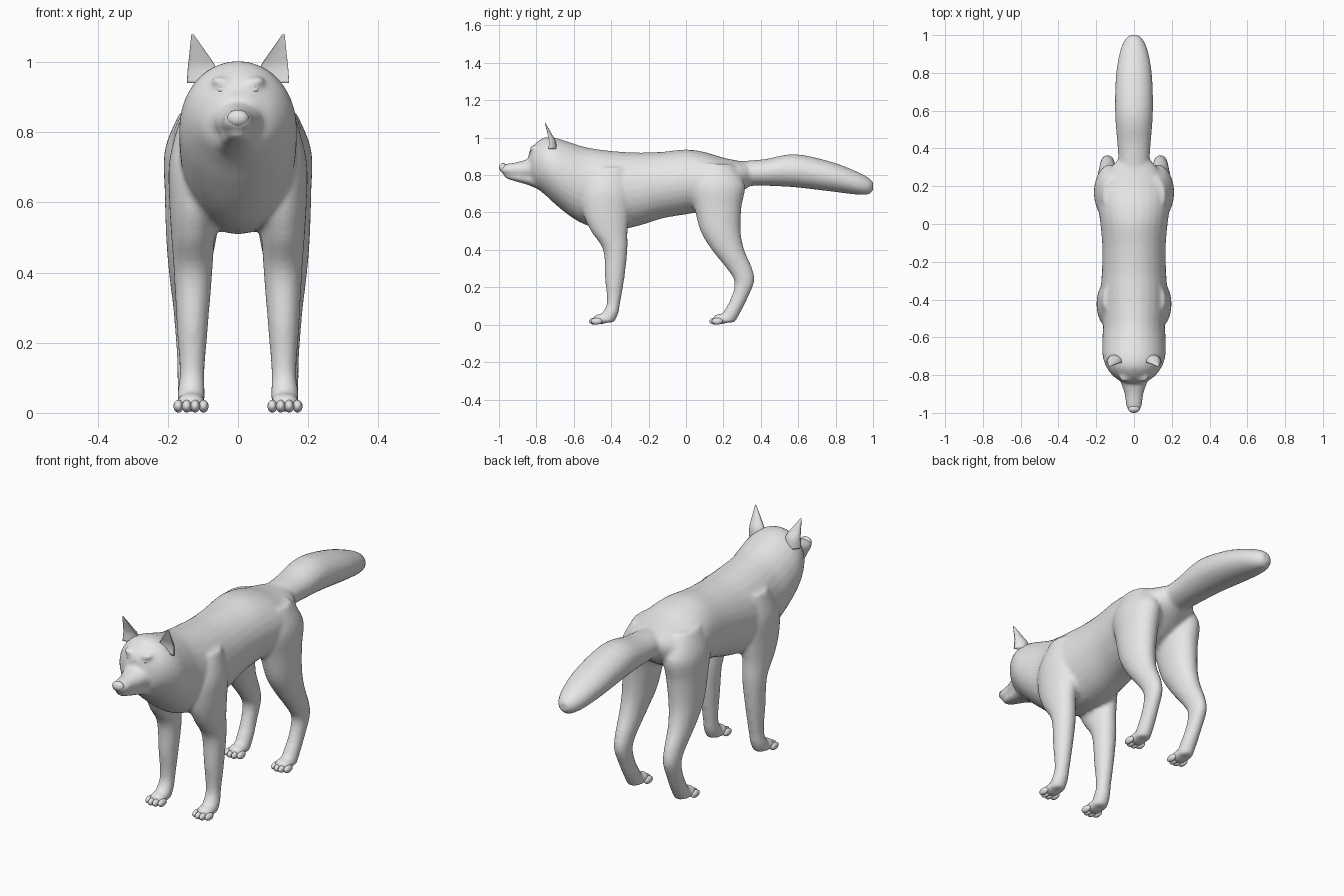
import bpy, bmesh, math
from mathutils import Vector, Matrix

cube = bpy.data.objects.get("Cube")
if cube:
    bpy.data.objects.remove(cube, do_unlink=True)

fur = bpy.data.materials.new("plain grey")
fur.diffuse_color = (0.8, 0.8, 0.8, 1)
fur.use_nodes = True
fur.node_tree.nodes["Principled BSDF"].inputs["Base Color"].default_value = (0.8, 0.8, 0.8, 1)


def smooth_rows(rows, steps=4):
    """Catmull-Rom interpolation of section rows."""
    out = []
    for i in range(len(rows) - 1):
        a, b = rows[max(i - 1, 0)], rows[i]
        c, d = rows[i + 1], rows[min(i + 2, len(rows) - 1)]
        for s in range(steps):
            t = s / steps
            out.append([0.5 * (2 * q + (r - p) * t + (2 * p - 5 * q + 4 * r - u) * t * t
                               + (3 * q - p - 3 * r + u) * t ** 3)
                        for p, q, r, u in zip(a, b, c, d)])
    return out + [list(rows[-1])]


def loft(bm, rings):
    """Skin a list of closed rings and cap both ends."""
    rows = [[bm.verts.new(p) for p in ring] for ring in rings]
    n = len(rows[0])
    for a, b in zip(rows, rows[1:]):
        for i in range(n):
            j = (i + 1) % n
            bm.faces.new((a[i], a[j], b[j], b[i]))
    bm.faces.new(rows[0])
    bm.faces.new(rows[-1])


ANGLES = [2 * math.pi * i / 28 for i in range(28)]


def lengthwise(bm, rows):
    """Rows: y, top z, bottom z, half width."""
    loft(bm, [[(w * math.cos(a), y, (t + b) / 2 + (t - b) / 2 * math.sin(a)) for a in ANGLES]
              for y, t, b, w in smooth_rows(rows)])


def upright(bm, rows, side, hollow=1):
    """Rows: z, centre y, radius y, centre x, radius x."""
    def depth(a):
        return math.sin(a) * (hollow if math.sin(a) < 0 else 1)
    loft(bm, [[(side * (x + rx * math.cos(a)), y + ry * depth(a), z) for a in ANGLES]
              for z, y, ry, x, rx in smooth_rows(rows)])


def blob(bm, centre, radii, tilt=0):
    m = (Matrix.Translation(centre) @ Matrix.Rotation(tilt, 4, 'Y')
         @ Matrix.Diagonal(Vector((*radii, 1))))
    bmesh.ops.create_uvsphere(bm, u_segments=20, v_segments=12, radius=1, matrix=m)


def finish(name, bm):
    bmesh.ops.recalc_face_normals(bm, faces=bm.faces)
    for f in bm.faces:
        f.smooth = True
    mesh = bpy.data.meshes.new(name)
    bm.to_mesh(mesh)
    bm.free()
    mesh.materials.append(fur)
    obj = bpy.data.objects.new(name, mesh)
    bpy.context.collection.objects.link(obj)
    return obj


TORSO = [(-.84, .925, .78, .05), (-.81, .965, .74, .105), (-.76, 1.0, .70, .145),
         (-.70, 1.0, .645, .166), (-.62, .975, .58, .168), (-.54, .95, .535, .165),
         (-.45, .935, .515, .172), (-.35, .925, .51, .176), (-.25, .92, .53, .17),
         (-.12, .925, .57, .168), (0, .937, .59, .178), (.1, .923, .61, .19),
         (.2, .893, .65, .18), (.28, .877, .70, .14), (.34, .868, .74, .085)]
TAIL = [(.2, .86, .75, .07), (.3, .875, .742, .08), (.42, .885, .743, .088),
        (.58, .912, .735, .1), (.77, .873, .713, .097), (.9, .825, .697, .078),
        (.97, .79, .695, .052), (1.0, .765, .715, .025)]
MUZZLE = [(-.77, .91, .78, .09), (-.85, .885, .778, .066), (-.9, .87, .785, .05),
          (-.96, .86, .797, .042), (-.99, .853, .815, .03)]
JAW = [(-.76, .82, .71, .085), (-.84, .815, .745, .055), (-.9, .81, .763, .042),
       (-.95, .805, .778, .03), (-.97, .80, .787, .02)]
FRONT_LEG = [(.84, -.40, .08, .11, .055), (.72, -.42, .13, .118, .078), (.6, -.425, .125, .122, .074),
             (.5, -.41, .098, .128, .062), (.4, -.378, .065, .128, .055), (.25, -.381, .052, .13, .045),
             (.12, -.387, .036, .131, .036), (.06, -.405, .043, .133, .039), (.012, -.432, .048, .134, .038)]
HIND_LEG = [(.86, .15, .10, .10, .065), (.75, .165, .15, .12, .089), (.63, .17, .127, .126, .083),
            (.5, .185, .107, .133, .072), (.4, .225, .087, .139, .058), (.3, .286, .068, .14, .045),
            (.23, .312, .053, .14, .039), (.15, .288, .045, .138, .036), (.08, .253, .046, .135, .038),
            (.012, .213, .048, .134, .038)]
EAR = [(.94, -.735, .045, .10, .046), (.985, -.733, .035, .103, .04), (1.02, -.74, .022, .112, .027),
       (1.05, -.748, .013, .121, .015), (1.08, -.755, .003, .13, .003)]

# Body, head, tail and legs blended into one skin
bm = bmesh.new()
for rows in (TORSO, TAIL, MUZZLE, JAW):
    lengthwise(bm, rows)
for side in (1, -1):
    upright(bm, FRONT_LEG, side)
    upright(bm, HIND_LEG, side)
    # brow and paw pads
    blob(bm, (side * .045, -.812, .942), (.035, .025, .016), side * -.25)
    for y in (-.455, .185):
        blob(bm, (side * .134, y, .03), (.042, .045, .028))
skin = finish("body", bm)
remesh = skin.modifiers.new("blend parts", 'REMESH')
remesh.mode = 'VOXEL'
remesh.voxel_size = 0.01
remesh.use_smooth_shade = True
relax = skin.modifiers.new("soften joins", 'SMOOTH')
relax.factor = 0.5
relax.iterations = 7

# Nose
bm = bmesh.new()
blob(bm, (0, -.979, .84), (.031, .021, .024))
finish("nose", bm)

for side, label in ((1, "left"), (-1, "right")):
    # Cupped ear
    bm = bmesh.new()
    upright(bm, EAR, side, hollow=-.15)
    finish(label + "_ear", bm)
    # Eye
    bm = bmesh.new()
    blob(bm, (side * .045, -.815, .922), (.018, .018, .014), side * -.15)
    finish(label + "_eye", bm)
    # Toes, four to a paw
    for y, paw in ((-.49, "front"), (.155, "hind")):
        bm = bmesh.new()
        for i in range(4):
            off = i - 1.5
            blob(bm, (side * .134 + off * .024, y + abs(off) * .012 - .006, .019), (.014, .03, .018))
        finish(f"{label}_{paw}_toes", bm)
